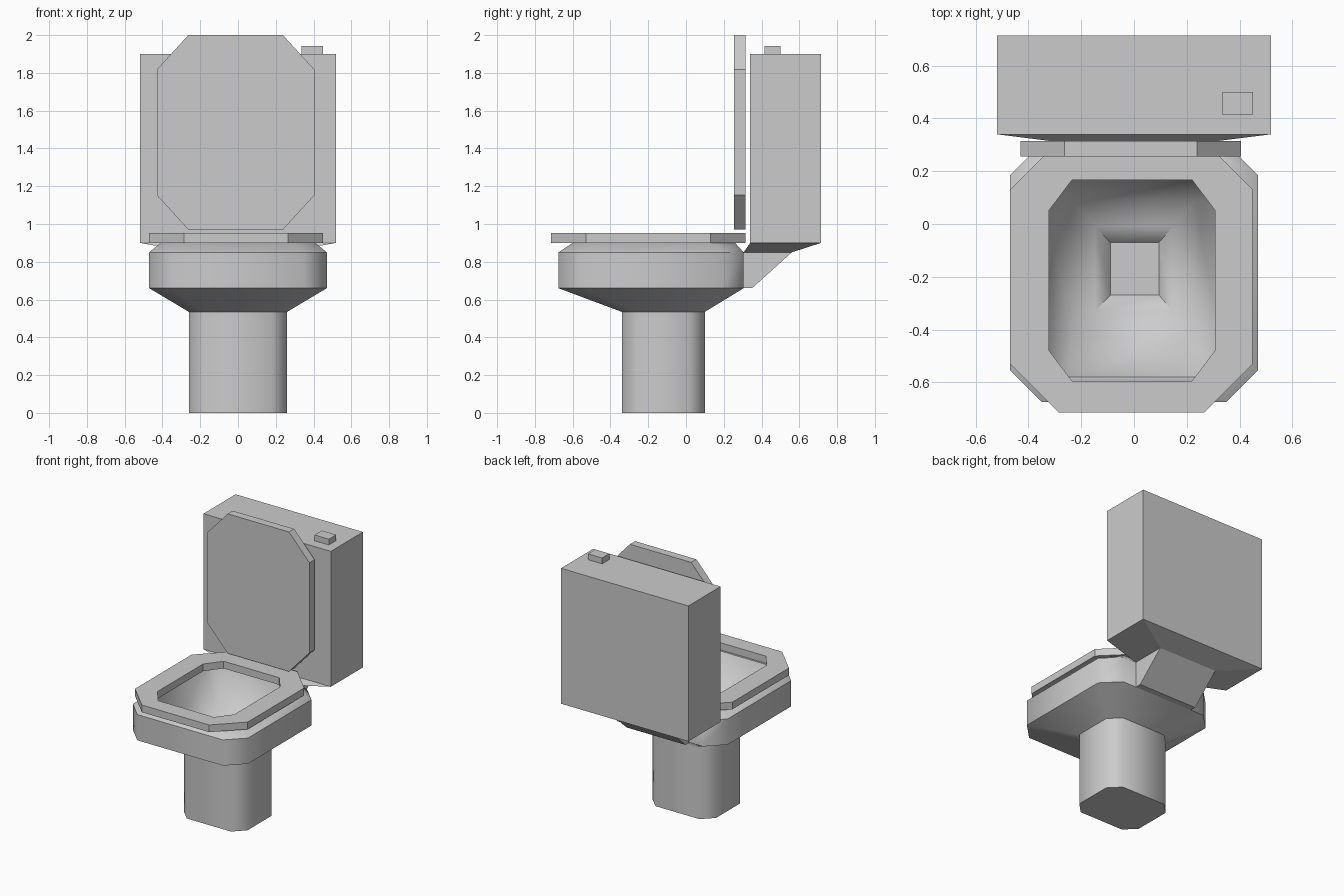
import bpy, bmesh, math

if "Cube" in bpy.data.objects:
    bpy.data.objects.remove(bpy.data.objects["Cube"])


def ring(x0, x1, y0, y1, cx, cy, z, cy_back=None):
    """Rectangle with cut corners: eight points, counter-clockwise."""
    cb = cy if cy_back is None else cy_back
    return [(x0 + cx, y0, z), (x1 - cx, y0, z), (x1, y0 + cy, z), (x1, y1 - cb, z),
            (x1 - cx, y1, z), (x0 + cx, y1, z), (x0, y1 - cb, z), (x0, y0 + cy, z)]


def loft(name, rings, closed=False, smooth=None):
    """Skin consecutive rings; cap the ends, or join last to first."""
    bm = bmesh.new()
    rows = [[bm.verts.new(p) for p in r] for r in rings]
    n = len(rows[0])
    pairs = list(zip(rows, rows[1:]))
    if closed:
        pairs.append((rows[-1], rows[0]))
    else:
        bm.faces.new(rows[0])
        bm.faces.new(rows[-1])
    for a, b in pairs:
        for i in range(n):
            j = (i + 1) % n
            bm.faces.new((a[i], a[j], b[j], b[i]))
    bmesh.ops.remove_doubles(bm, verts=bm.verts, dist=1e-5)
    bmesh.ops.recalc_face_normals(bm, faces=bm.faces)
    me = bpy.data.meshes.new(name)
    bm.to_mesh(me)
    bm.free()
    ob = bpy.data.objects.new(name, me)
    bpy.context.collection.objects.link(ob)
    if smooth:
        bpy.ops.object.select_all(action='DESELECT')
        ob.select_set(True)
        bpy.context.view_layer.objects.active = ob
        bpy.ops.object.shade_smooth_by_angle(angle=math.radians(smooth))
    return ob


def rect(hx, y0, y1, z):
    return [(-hx, y0, z), (hx, y0, z), (hx, y1, z), (-hx, y1, z)]


# Pedestal, bowl outside, rim, then bowl inside down to the drain well
loft("pedestal_and_bowl", [
    ring(-0.26, 0.26, -0.34, 0.10, 0.08, 0.08, 0.0),
    ring(-0.26, 0.26, -0.34, 0.10, 0.08, 0.08, 0.535),
    ring(-0.47, 0.47, -0.675, 0.305, 0.12, 0.12, 0.66),
    ring(-0.47, 0.47, -0.675, 0.305, 0.12, 0.12, 0.85),
    ring(-0.41, 0.41, -0.60, 0.26, 0.11, 0.11, 0.90),
    ring(-0.34, 0.34, -0.58, 0.19, 0.09, 0.09, 0.90),
    ring(-0.235, 0.23, -0.43, 0.085, 0, 0, 0.62),
    ring(-0.147, 0.147, -0.33, -0.01, 0, 0, 0.57),
    ring(-0.09, 0.095, -0.27, -0.07, 0, 0, 0.50),
], smooth=48)

# Seat: octagonal ring with an octagonal hole
outer = (-0.47, 0.45, -0.715, 0.315, 0.185, 0.185)
inner = (-0.322, 0.307, -0.595, 0.167, 0.087, 0.115)
loft("seat", [ring(*outer, 0.90), ring(*outer, 0.953),
              ring(*inner, 0.953), ring(*inner, 0.90)], closed=True)

# Raised lid: same cut-corner outline stood upright
lid = ring(-0.43, 0.405, 0.97, 2.0, 0.167, 0.183, 0)
loft("lid", [[(x, y, z) for x, z, _ in lid] for y in (0.255, 0.315)])

# Cistern tapering into the neck that meets the bowl
loft("cistern", [rect(0.24, 0.28, 0.35, 0.66), rect(0.24, 0.305, 0.56, 0.85),
                 rect(0.52, 0.34, 0.715, 0.90), rect(0.52, 0.34, 0.715, 1.90)])

# Flush button
button = loft("flush_button", [rect(0.058, 0.415, 0.50, 1.89), rect(0.058, 0.415, 0.50, 1.943)])
button.location.x = 0.393
